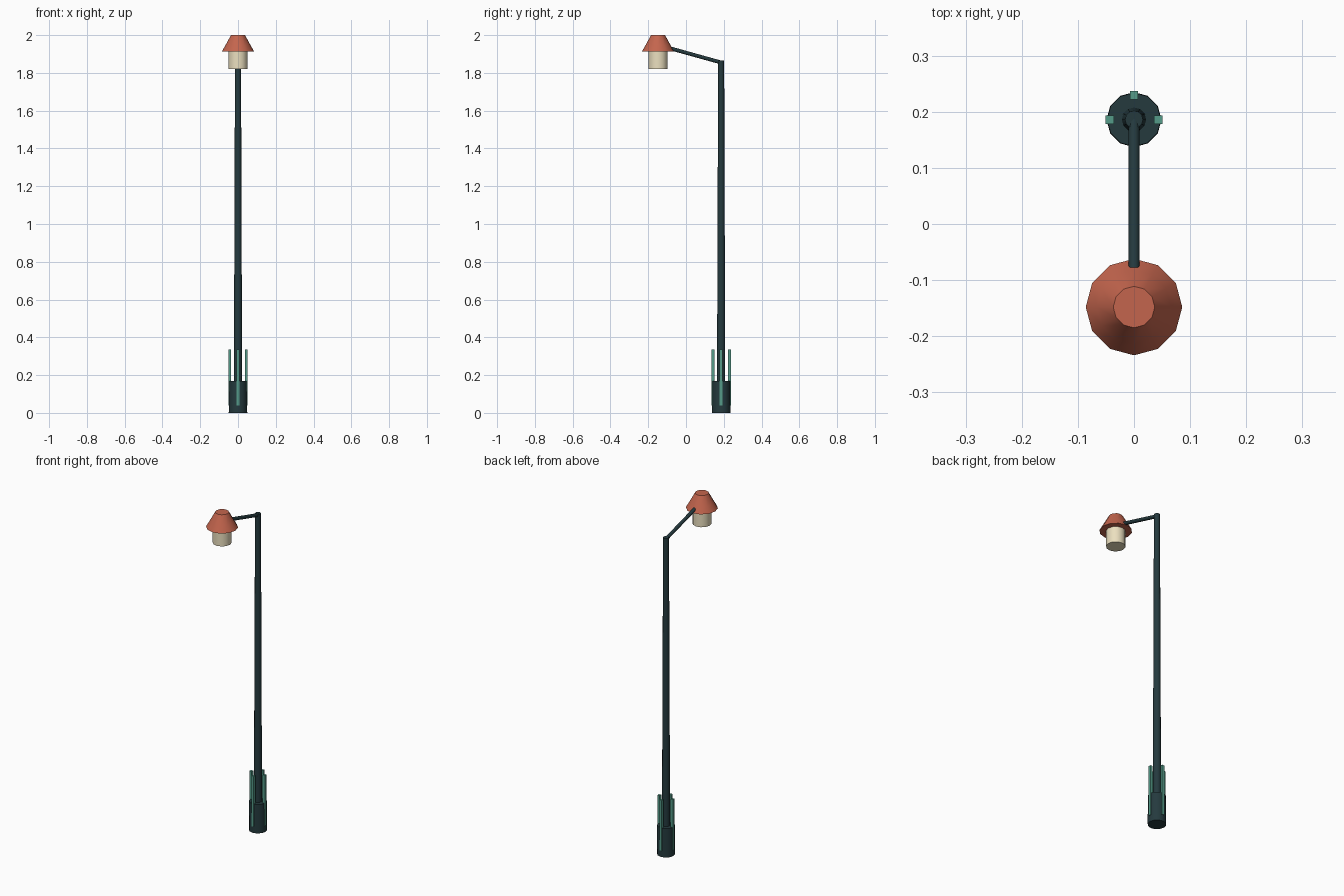
import bpy, math
from mathutils import Vector

if "Cube" in bpy.data.objects:
    bpy.data.objects.remove(bpy.data.objects["Cube"])

POLE_Y, LAMP_Y = 0.186, -0.148


def material(name, rgb):
    m = bpy.data.materials.new(name)
    m.diffuse_color = (*rgb, 1)
    m.use_nodes = True
    m.node_tree.nodes["Principled BSDF"].inputs["Base Color"].default_value = m.diffuse_color
    return m


IRON = material("dark_iron", (0.018, 0.042, 0.048))
TEAL = material("teal_trim", (0.09, 0.33, 0.25))
RUST = material("rust_red", (0.55, 0.13, 0.075))
CREAM = material("warm_glass", (0.83, 0.74, 0.52))


def finish(name, mat, smooth=True):
    ob = bpy.context.object
    ob.name = name
    ob.data.materials.append(mat)
    if smooth:
        bpy.ops.object.shade_smooth_by_angle(angle=math.radians(40))
    return ob


def rod(name, a, b, r1, r2, mat, sides=12):
    """Tapered round bar between two points."""
    a, b = Vector(a), Vector(b)
    d = b - a
    bpy.ops.mesh.primitive_cone_add(vertices=sides, radius1=r1, radius2=r2,
                                    depth=d.length, location=(a + b) / 2,
                                    rotation=d.to_track_quat('Z', 'Y').to_euler())
    return finish(name, mat)


def lathe(name, profile, y, mat, sides=12):
    """Closed solid of revolution from (radius, z) points, bottom to top."""
    verts, faces = [], []
    for r, z in profile:
        for i in range(sides):
            t = 2 * math.pi * i / sides
            verts.append((r * math.cos(t), y + r * math.sin(t), z))
    for k in range(len(profile) - 1):
        for i in range(sides):
            j = (i + 1) % sides
            faces.append((k * sides + i, k * sides + j,
                          (k + 1) * sides + j, (k + 1) * sides + i))
    faces.append(tuple(reversed(range(sides))))
    faces.append(tuple(range(len(verts) - sides, len(verts))))
    me = bpy.data.meshes.new(name)
    me.from_pydata(verts, [], faces)
    ob = bpy.data.objects.new(name, me)
    bpy.context.collection.objects.link(ob)
    bpy.ops.object.select_all(action='DESELECT')
    ob.select_set(True)
    bpy.context.view_layer.objects.active = ob
    return finish(name, mat)


# Base and tapered pole
rod("base", (0, POLE_Y, 0), (0, POLE_Y, 0.17), 0.049, 0.048, IRON)
rod("pole", (0, POLE_Y, 0.1), (0, POLE_Y, 1.865), 0.022, 0.016, IRON)

# Four upright trim bars around the base
for i in range(4):
    t = i * math.pi / 2
    bpy.ops.mesh.primitive_cube_add(size=1, location=(
        0.0435 * math.cos(t), POLE_Y + 0.0435 * math.sin(t), 0.1865))
    bpy.context.object.scale = (0.015, 0.015, 0.297)
    finish(f"trim_bar_{i + 1}", TEAL, smooth=False)

# Sloping arm
rod("arm", (0, POLE_Y, 1.855), (0, LAMP_Y + 0.05, 1.934), 0.010, 0.010, IRON)

# Lamp glass and shade
lathe("lamp_glass", [(0.051, 1.82), (0.051, 1.92)], LAMP_Y, CREAM)
lathe("lamp_shade", [(0.086, 1.912), (0.066, 1.947), (0.037, 2.0)],
      LAMP_Y, RUST)
